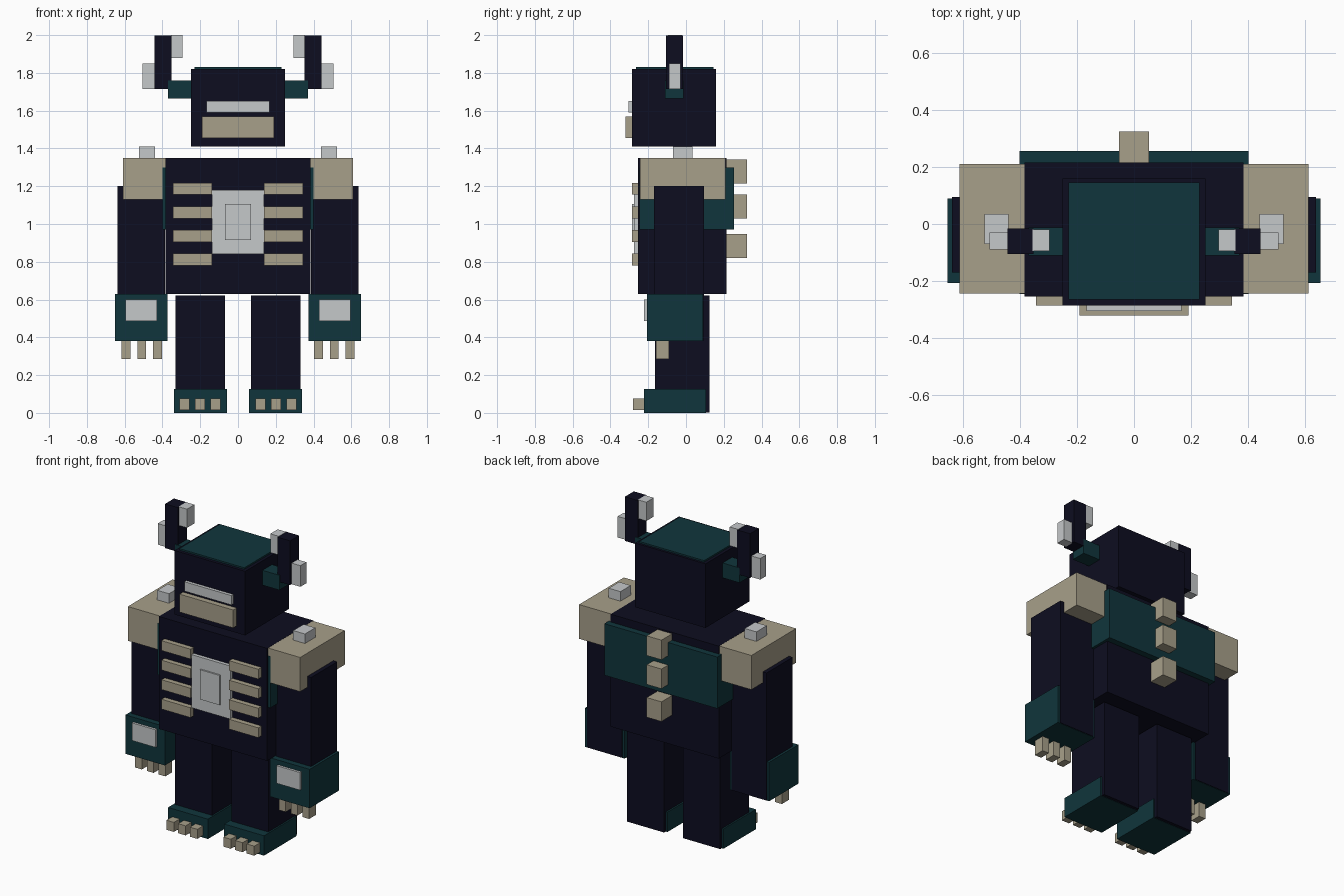
import bpy

if "Cube" in bpy.data.objects:
    bpy.data.objects.remove(bpy.data.objects["Cube"], do_unlink=True)


def material(name, rgb):
    m = bpy.data.materials.new(name)
    m.use_nodes = True
    m.diffuse_color = (*rgb, 1)
    bsdf = m.node_tree.nodes["Principled BSDF"]
    bsdf.inputs["Base Color"].default_value = (*rgb, 1)
    bsdf.inputs["Roughness"].default_value = 0.9
    return m


NAVY = material("dark navy", (0.004, 0.004, 0.0145))
TEAL = material("deep teal", (0.005, 0.036, 0.045))
BONE = material("bone", (0.39, 0.35, 0.255))
GREY = material("pale grey", (0.56, 0.58, 0.59))


def box(name, mat, x, y, z):
    """Block spanning the given (low, high) range on each axis."""
    bpy.ops.mesh.primitive_cube_add(size=1, location=[sum(r) / 2 for r in (x, y, z)])
    ob = bpy.context.object
    ob.name = name
    ob.scale = [r[1] - r[0] for r in (x, y, z)]
    bpy.ops.object.transform_apply(location=True, rotation=False, scale=True)
    ob.data.materials.append(mat)


def pair(name, mat, x, y, z):
    """Matching blocks on the left (+x) and right (-x)."""
    box("left_" + name, mat, x, y, z)
    box("right_" + name, mat, (-x[1], -x[0]), y, z)


# Head
box("head", NAVY, (-.25, .25), (-.285, .16), (1.41, 1.82))
box("head_cap", TEAL, (-.23, .23), (-.265, .145), (1.80, 1.83))
box("eye_bar", GREY, (-.167, .167), (-.305, -.28), (1.59, 1.65))
box("jaw", BONE, (-.19, .19), (-.32, -.28), (1.455, 1.57))

# Horns
pair("horn_base", TEAL, (.24, .37), (-.11, -.013), (1.665, 1.76))
pair("horn", NAVY, (.352, .443), (-.105, -.015), (1.715, 1.998))
pair("outer_horn_tip", GREY, (.44, .505), (-.09, -.03), (1.715, 1.85))
pair("inner_horn_tip", GREY, (.295, .355), (-.095, -.02), (1.88, 2.0))

# Torso with back plate and spine
box("torso", NAVY, (-.383, .383), (-.253, .215), (.63, 1.35))
box("back_plate", TEAL, (-.40, .40), (-.245, .255), (.97, 1.30))
for i, z in enumerate((.82, 1.03, 1.215)):
    box(f"spine_{i + 1}", BONE, (-.052, .052), (.21, .323), (z, z + .126))

# Chest plate and ribs
box("chest_plate", GREY, (-.138, .138), (-.275, -.24), (.84, 1.18))
box("chest_core", GREY, (-.07, .07), (-.285, -.27), (.915, 1.105))
for i in range(4):
    z = .78 + i * .125
    pair(f"rib_{i + 1}", BONE, (.137, .343), (-.285, -.24), (z, z + .063))

# Shoulders and arms
pair("shoulder_pad", BONE, (.38, .61), (-.243, .21), (1.13, 1.349))
pair("shoulder_stud", GREY, (.44, .523), (-.07, .035), (1.34, 1.41))
pair("arm", NAVY, (.387, .637), (-.17, .094), (.383, 1.20))
pair("hand", TEAL, (.373, .652), (-.207, .09), (.381, .63))
pair("hand_plate", GREY, (.428, .595), (-.222, -.2), (.487, .60))
for i in range(3):
    x = .403 + i * .083
    pair(f"finger_{i + 1}", BONE, (x, x + .047), (-.16, -.09), (.285, .39))

# Legs and feet
pair("leg", NAVY, (.068, .33), (-.165, .125), (.002, .622))
pair("foot", TEAL, (.058, .34), (-.222, .105), (0, .127))
for i in range(3):
    x = .092 + i * .083
    pair(f"toe_{i + 1}", BONE, (x, x + .053), (-.28, -.21), (.014, .075))
